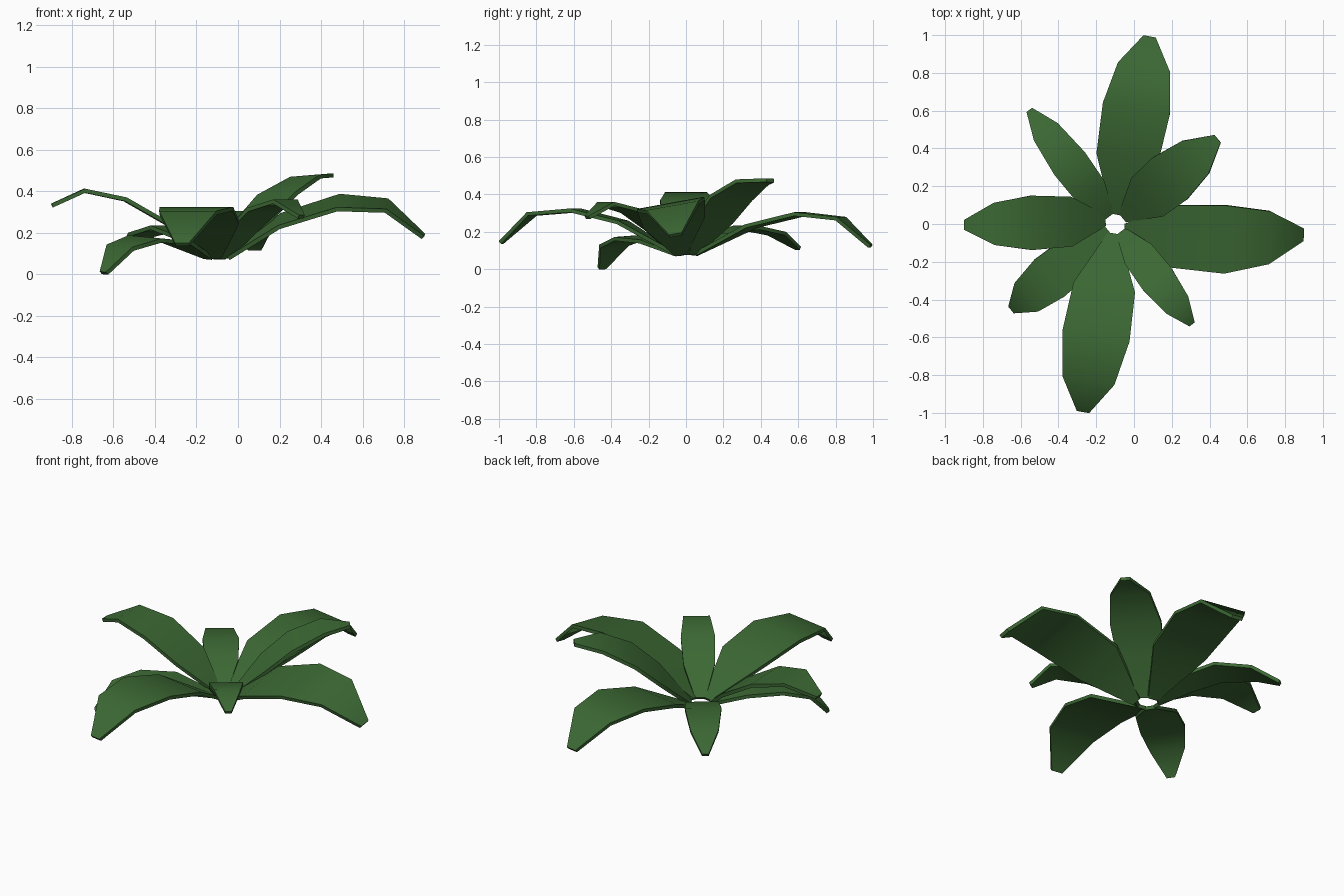
import bpy, math
from mathutils import Vector

if "Cube" in bpy.data.objects:
    bpy.data.objects.remove(bpy.data.objects["Cube"])

green = bpy.data.materials.new("leaf green")
green.diffuse_color = (0.045, 0.14, 0.034, 1)
green.use_nodes = True
green.node_tree.nodes["Principled BSDF"].inputs["Base Color"].default_value = green.diffuse_color

# Blade widths from base to tip, shared by all leaves
WIDTHS = (0.06, 0.33, 0.36, 0.28, 0.066)
BASE = (0.05, 0.09)          # distance from hub, height


def make_leaf(name, tip, width, roll, path, bow=0.0, hub=(-0.10, 0.0)):
    """Flat arching blade: tip gives heading, path gives (distance, height) stations."""
    ahead = Vector((tip[0] - hub[0], tip[1] - hub[1], 0)).normalized()
    left = Vector((-ahead.y, ahead.x, 0))
    tilt = left + Vector((0, 0, roll))
    stations = [BASE] + path
    reach = path[-1][0]
    verts, faces = [], []
    for i, (r, z) in enumerate(stations):
        s = 1.0 if i == 0 else width
        mid = Vector((hub[0], hub[1], z)) + ahead * r
        mid += left * bow * math.sin(math.pi * r / reach)
        half = tilt * WIDTHS[i] * s / 2
        verts += [mid + half, mid - half]
        if i:
            a = 2 * i - 2
            faces.append((a, a + 1, a + 3, a + 2))
    mesh = bpy.data.meshes.new(name)
    mesh.from_pydata(verts, [], faces)
    mesh.materials.append(green)
    obj = bpy.data.objects.new(name, mesh)
    bpy.context.collection.objects.link(obj)
    bpy.ops.object.select_all(action='DESELECT')
    obj.select_set(True)
    bpy.context.view_layer.objects.active = obj
    # blade thickness
    mod = obj.modifiers.new("thickness", 'SOLIDIFY')
    mod.thickness = 0.02
    mod.offset = -1
    bpy.ops.object.modifier_apply(modifier=mod.name)
    bpy.ops.object.shade_smooth_by_angle(angle=math.radians(50))
    return obj


# Four large leaves
make_leaf("back_leaf", (0.083, 0.995), 1.0, 0.0,
          [(0.35, 0.24), (0.62, 0.305), (0.845, 0.28), (1.01, 0.13)])
make_leaf("right_leaf", (0.90, -0.057), 1.0, 0.18,
          [(0.30, 0.265), (0.585, 0.355), (0.82, 0.34), (1.0, 0.19)],
          bow=-0.043, hub=(-0.10, -0.02))
make_leaf("front_leaf", (-0.27, -0.995), 1.0, 0.0,
          [(0.34, 0.26), (0.60, 0.325), (0.84, 0.305), (1.01, 0.15)])
make_leaf("left_leaf", (-0.90, -0.005), 0.80, 0.0,
          [(0.23, 0.25), (0.44, 0.37), (0.64, 0.412), (0.80, 0.34)],
          hub=(-0.10, 0.02))

# Four small leaves in between
make_leaf("back_right_leaf", (0.44, 0.45), 0.80, -0.05,
          [(0.22, 0.265), (0.37, 0.39), (0.55, 0.475), (0.705, 0.485)])
make_leaf("back_left_leaf", (-0.555, 0.605), 0.56, 0.0,
          [(0.22, 0.19), (0.40, 0.235), (0.61, 0.20), (0.756, 0.12)])
make_leaf("front_left_leaf", (-0.645, -0.45), 0.70, -0.06,
          [(0.25, 0.165), (0.45, 0.18), (0.61, 0.137), (0.715, 0.012)])
make_leaf("front_right_leaf", (0.31, -0.535), 0.53, 0.0,
          [(0.20, 0.225), (0.36, 0.32), (0.54, 0.36), (0.67, 0.285)])
